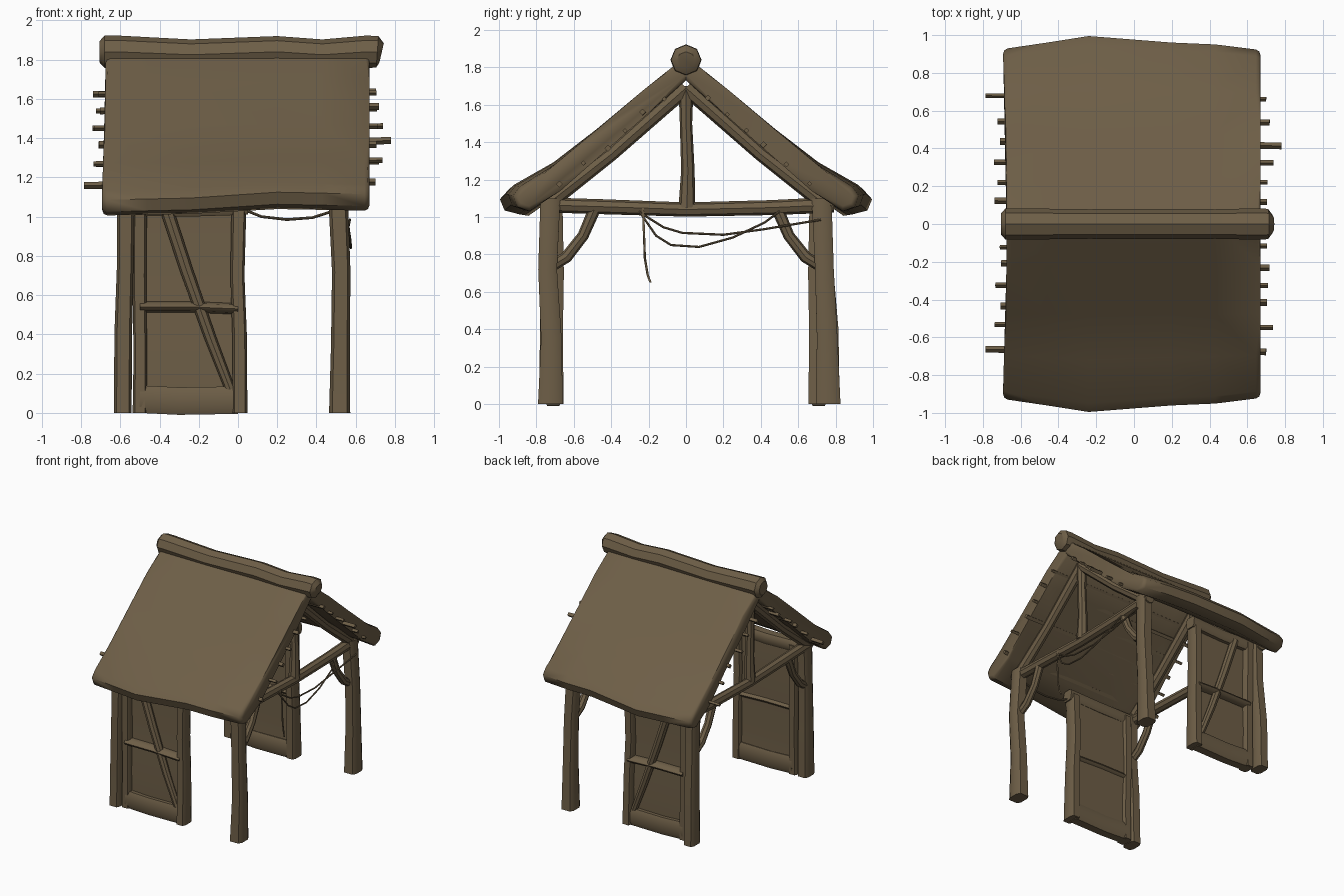
import bpy, bmesh, math, random
from mathutils import Vector

if "Cube" in bpy.data.objects:
    bpy.data.objects.remove(bpy.data.objects["Cube"])

random.seed(4)
mat = bpy.data.materials.new("weathered brown")
mat.diffuse_color = (0.155, 0.113, 0.063, 1)
mat.use_nodes = True
mat.node_tree.nodes["Principled BSDF"].inputs["Base Color"].default_value = mat.diffuse_color

ROUND = [(math.cos(a * math.pi / 4), math.sin(a * math.pi / 4)) for a in range(8)]
SQUARE = [(1, .55), (.7, 1), (-.7, 1), (-1, .55), (-1, -.55), (-.7, -1), (.7, -1), (1, -.55)]


def finish(name, bm, angle=40):
    bmesh.ops.recalc_face_normals(bm, faces=bm.faces)
    me = bpy.data.meshes.new(name)
    bm.to_mesh(me)
    bm.free()
    ob = bpy.data.objects.new(name, me)
    bpy.context.collection.objects.link(ob)
    me.materials.append(mat)
    bpy.ops.object.select_all(action='DESELECT')
    ob.select_set(True)
    bpy.context.view_layer.objects.active = ob
    bpy.ops.object.shade_smooth_by_angle(angle=math.radians(angle))
    return ob


def skin(bm, rings):
    """Joins rings of points into a closed tube."""
    rings = [[bm.verts.new(p) for p in r] for r in rings]
    n = len(rings[0])
    for a, b in zip(rings, rings[1:]):
        for i in range(n):
            bm.faces.new((a[i], a[(i + 1) % n], b[(i + 1) % n], b[i]))
    return [bm.faces.new(rings[0]), bm.faces.new(rings[-1])]


def log(name, pts, radii, section=ROUND):
    """Uneven timber along a path; radii is one number, a pair or one per point."""
    pts = [Vector(p) for p in pts]
    if not isinstance(radii, list):
        radii = [radii] * len(pts)
    whole = (pts[-1] - pts[0]).normalized()
    ref = Vector((0, 1, 0)) if abs(whole.z) > .75 else Vector((0, 0, 1))
    rings = []
    for i, p in enumerate(pts):
        t = (pts[min(i + 1, len(pts) - 1)] - pts[max(i - 1, 0)]).normalized()
        u = t.cross(ref).normalized()
        v = u.cross(t)
        r = radii[i] if isinstance(radii[i], tuple) else (radii[i], radii[i])
        if i in (0, len(pts) - 1) and abs(whole.z) > .98:   # level post ends
            u, v = Vector((-1, 0, 0)), Vector((0, 1, 0))
        rings.append([p + u * a * r[0] + v * b * r[1] for a, b in section])
    bm = bmesh.new()
    skin(bm, rings)
    return finish(name, bm)


# Thatched slopes: a thick curved section swept along x with a wavy eave
SECTION = [(0, 1.86), (.22, 1.685), (.48, 1.465), (.72, 1.275), (.95, 1.14), (.995, 1.09),
           (.97, 1.03), (.89, 1.01), (.7, 1.125), (.45, 1.335), (.2, 1.555), (0, 1.73)]
STATIONS = [(-.695, .93, -.005), (-.46, .965, 0), (-.24, 1.0, .005), (.2, .965, .035), (.43, .955, .03), (.67, .925, .025)]
for side, label in ((-1, "front"), (1, "back")):
    bm = bmesh.new()
    rings = []
    for x, reach, lift in STATIONS:
        ring = []
        for y, z in SECTION:
            k = max(0, (y - .4) / .6)
            flare = .02 * (1 - k) * (1 if x < -.6 else 0)
            ring.append((x + flare, side * y * (1 + (reach - 1) * k), z + lift * k))
        rings.append(ring)
    caps = skin(bm, rings)
    edges = [e for f in caps for e in f.edges if max(abs(v.co.y) for v in e.verts) > .01]
    bmesh.ops.bevel(bm, geom=edges, offset=.025, segments=2, affect='EDGES', profile=.5)
    finish(label + "_thatch", bm, 50)

# Ridge cap roll
log("ridge_roll",
    [(-.705, 0, 1.84), (-.68, 0, 1.84), (-.62, 0, 1.84), (-.24, 0, 1.825), (.2, 0, 1.84),
     (.43, 0, 1.825), (.66, 0, 1.84), (.71, 0, 1.84), (.732, 0, 1.835)],
    [.055, .083, .083, .078, .08, .078, .083, .08, .05])

# Thin battens poking out below the thatch
for side in (-1, 1):
    for y in (.12, .22, .325, .425, .54, .67):
        z = 1.735 - .845 * y
        a, b = random.uniform(.70, .745), random.uniform(.70, .745)
        if y > .6 or (side > 0 and y == .425):
            a, b = (.785, .70) if y > .6 else (.71, .78)
        w, r = random.uniform(-.015, .015), random.uniform(.012, .019)
        log("batten", [(-a, side * y + w, z - .01), (0, side * y, z), (b, side * y - w, z + w)], r, ROUND[::2] + [])

# Two roof trusses
for x, label in ((.51, "right"), (-.585, "left")):
    log(label + "_tie_beam", [(x, -.77, 1.065), (x, -.45, 1.055), (x, 0, 1.04), (x, .45, 1.05), (x, .79, 1.065)],
        [.04, .04, .038, .04, .042])
    log(label + "_king_post", [(x, .005, 1.05), (x, .01, 1.25), (x, 0, 1.5), (x, 0, 1.7)], [.045, .036, .033, .04])
    for s in (-1, 1):
        log(label + "_rafter", [(x, s * .74, 1.07), (x, s * .4, 1.335), (x, 0, 1.69)], [.042, .037, .042])
        log(label + "_knee_brace", [(x, s * .73, .73), (x, s * .64, .785), (x, s * .55, .9), (x, s * .49, 1.04)],
            [.03, .032, .03, .033])

# Posts and wall panels on the front and back
for s, label in ((-1, "front"), (1, "back")):
    y0 = .725 if s < 0 else .76          # foot of the posts
    log(label + "_right_post", [(.518, s * y0, 0), (.522, s * (y0 - .005), .35), (.526, s * .74, .72), (.51, s * .725, 1.1)],
        [(.054, .066), (.048, .055), (.047, .05), (.05, .053)], SQUARE)
    log(label + "_left_post", [(-.587, s * y0, 0), (-.585, s * y0, .4), (-.575, s * .735, .75), (-.572, s * .725, 1.1)],
        [(.045, .062), (.045, .055), (.042, .05), (.045, .053)], SQUARE)
    log(label + "_left_jamb", [(-.5, s * .71, 0), (-.498, s * .71, .3), (-.503, s * .705, .7), (-.5, s * .71, 1.06)],
        [(.037, .05), (.034, .048), (.036, .05), (.036, .05)], SQUARE)
    log(label + "_right_jamb", [(.01, s * .715, 0), (.008, s * .71, .4), (-.003, s * .705, .7), (.005, s * .71, 1.06)],
        [(.038, .06), (.037, .052), (.036, .052), (.038, .05)], SQUARE)
    log(label + "_sill", [(-.5, s * .71, .07), (-.3, s * .71, .06), (0, s * .71, .065)], [(.05, .07), (.046, .07), (.05, .07)], SQUARE)
    log(label + "_header", [(-.57, s * .715, 1.05), (-.25, s * .71, 1.045), (.05, s * .715, 1.055)], .045, SQUARE)
    log(label + "_mid_rail", [(-.5, s * .715, .54), (-.25, s * .715, .54), (0, s * .715, .53)], [(.055, .028)] * 3)
    log(label + "_diagonal", [(-.365, s * .735, 1.04), (-.26, s * .735, .72), (-.14, s * .735, .38), (-.04, s * .73, .12)],
        [.034, .033, .03, .026])
    log(label + "_panel", [(-.25, s * .695, .04), (-.25, s * .705, .3), (-.25, s * .69, .6), (-.25, s * .7, 1.05)],
        [(.25, .016)] * 4, [(1, 1), (-1, 1), (-1, -1), (1, -1)])

# Slack ropes
log("long_rope", [(.54, -.24, 1.02), (.56, -.12, .945), (.56, -.02, .915), (.56, .2, .905), (.56, .42, .935), (.57, .72, .985)], .006)
log("sagging_rope", [(.54, -.25, 1.03), (.57, -.16, .9), (.575, -.08, .85), (.575, .07, .84), (.57, .25, .89), (.56, .42, .97), (.54, .5, 1.03)], .006)
log("hanging_rope_end", [(.55, -.23, 1.05), (.56, -.225, .92), (.56, -.22, .78), (.56, -.205, .69), (.555, -.19, .65)], .006)
log("front_rope", [(.02, -.72, 1.04), (.12, -.73, 1.0), (.25, -.73, .985), (.38, -.73, .995), (.49, -.72, 1.03)], .007)
